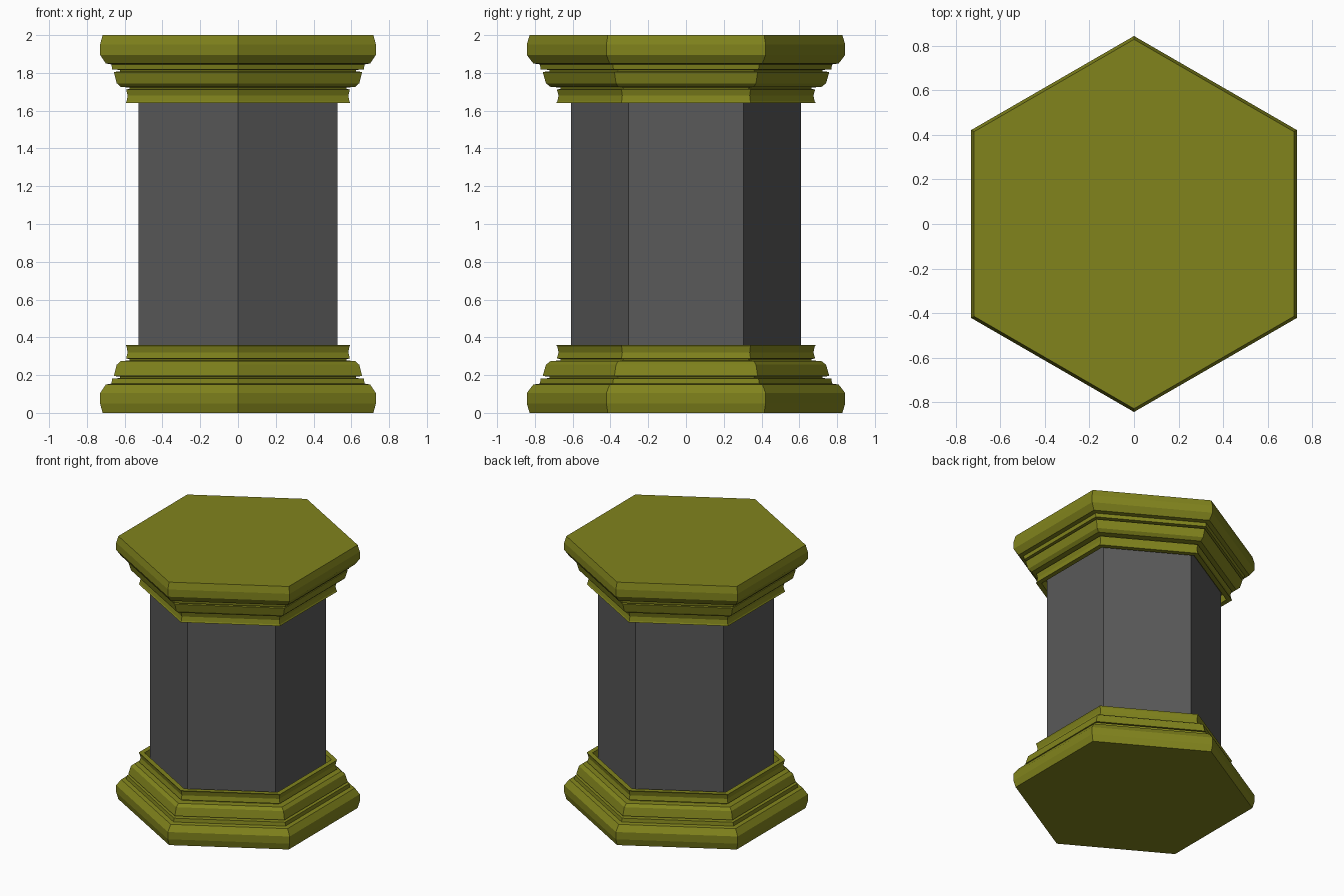
import bpy, bmesh, math

if "Cube" in bpy.data.objects:
    bpy.data.objects.remove(bpy.data.objects["Cube"])

SIDES = 6
C30 = math.cos(math.pi / SIDES)

olive = bpy.data.materials.new("olive_stone")
olive.diffuse_color = (0.22, 0.23, 0.012, 1)
olive.use_nodes = True
olive.node_tree.nodes["Principled BSDF"].inputs["Base Color"].default_value = olive.diffuse_color
dark = bpy.data.materials.new("dark_stone")
dark.diffuse_color = (0.1, 0.1, 0.1, 1)
dark.use_nodes = True
dark.node_tree.nodes["Principled BSDF"].inputs["Base Color"].default_value = dark.diffuse_color


def hex_lathe(name, profile, material, flip=False):
    """Sweep (apothem, z) points around a hexagon and cap both ends."""
    bm = bmesh.new()
    rings = []
    for apothem, z in profile:
        r = apothem / C30
        rings.append([bm.verts.new((r * math.cos(math.pi / 2 + math.tau * i / SIDES),
                                    r * math.sin(math.pi / 2 + math.tau * i / SIDES),
                                    2 - z if flip else z)) for i in range(SIDES)])
    for low, high in zip(rings, rings[1:]):
        for i in range(SIDES):
            j = (i + 1) % SIDES
            bm.faces.new((low[i], low[j], high[j], high[i]))
    bm.faces.new(rings[0])
    bm.faces.new(rings[-1])
    bmesh.ops.recalc_face_normals(bm, faces=bm.faces)
    mesh = bpy.data.meshes.new(name)
    bm.to_mesh(mesh)
    bm.free()
    mesh.materials.append(material)
    obj = bpy.data.objects.new(name, mesh)
    bpy.context.collection.objects.link(obj)
    return obj


# Moulding profile: plinth, two steps, collar with a recessed lip
moulding = [
    (0.717, 0), (0.73, 0.05), (0.73, 0.105), (0.70, 0.15),
    (0.67, 0.155), (0.666, 0.182), (0.625, 0.184), (0.625, 0.192),
    (0.657, 0.195), (0.642, 0.255), (0.62, 0.275), (0.575, 0.277),
    (0.575, 0.285), (0.592, 0.288), (0.584, 0.32), (0.59, 0.35),
    (0.595, 0.36), (0.56, 0.36), (0.55, 0.31),
]

# Base and mirrored cap
hex_lathe("base", moulding, olive)
hex_lathe("cap", moulding, olive, flip=True)

# Shaft
hex_lathe("shaft", [(0.528, 0.3), (0.528, 1.7)], dark)
